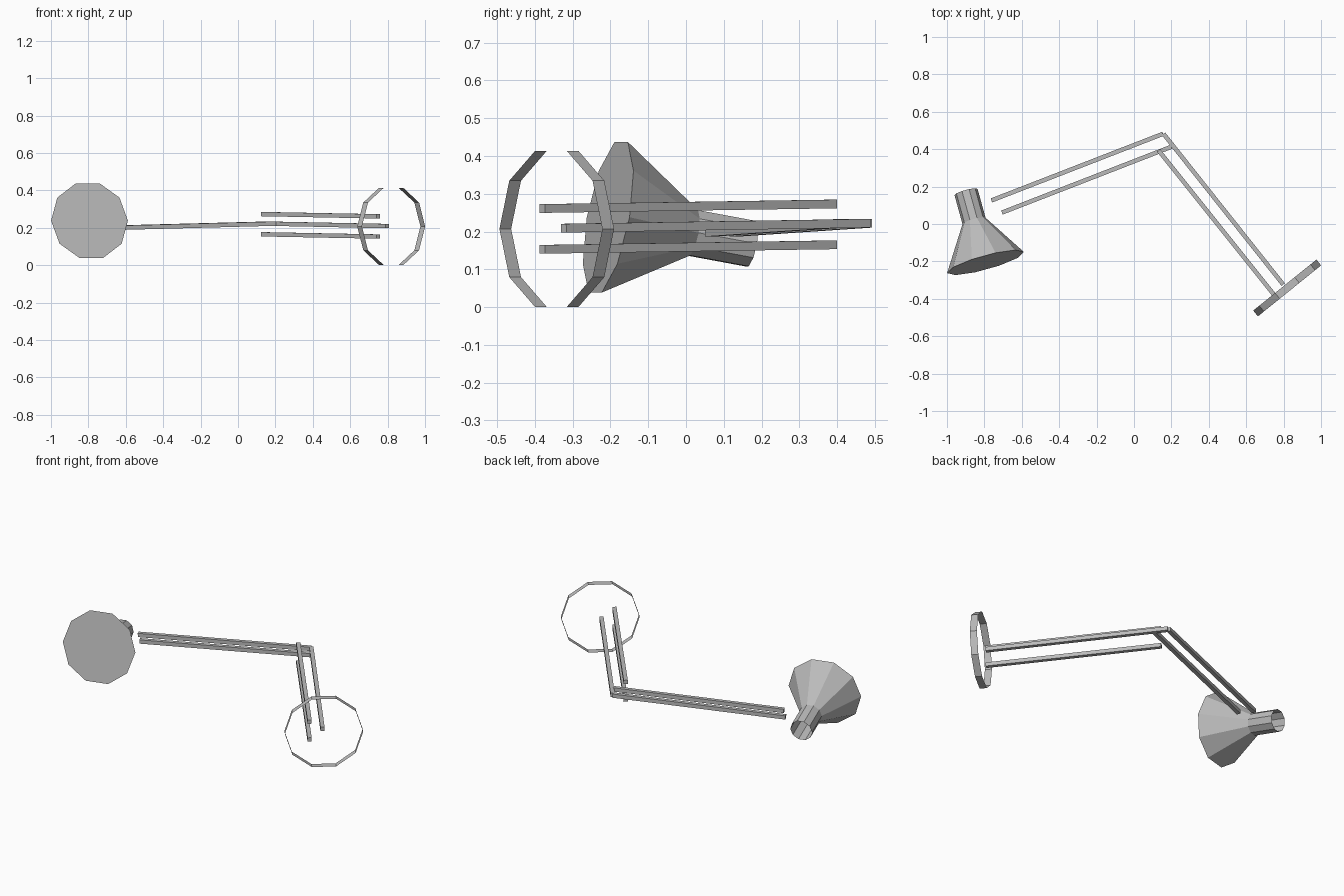
import bpy, bmesh, math
from mathutils import Vector, Matrix

if "Cube" in bpy.data.objects:
    bpy.data.objects.remove(bpy.data.objects["Cube"])

grey = bpy.data.materials.new("mid grey")
grey.diffuse_color = (0.5, 0.5, 0.5, 1)
grey.use_nodes = True
grey.node_tree.nodes["Principled BSDF"].inputs["Base Color"].default_value = grey.diffuse_color
UP = Vector((0, 0, 1))


def frame(a, b):
    """Side and up directions around the axis a-b."""
    d = (b - a).normalized()
    side = d.cross(UP).normalized()
    return side, side.cross(d)


def loft(name, stations, sides, cap_start, cap_end, phase=0.0):
    """Join regular polygons (centre, radius) along a straight axis."""
    bm = bmesh.new()
    side, up = frame(stations[0][0], stations[-1][0])
    rings = []
    for c, r in stations:
        angles = [2 * math.pi * i / sides + phase for i in range(sides)]
        rings.append([bm.verts.new(c + r * (side * math.cos(t) + up * math.sin(t))) for t in angles])
    for lo, hi in zip(rings, rings[1:]):
        for i in range(sides):
            j = (i + 1) % sides
            bm.faces.new((lo[i], lo[j], hi[j], hi[i]))
    if cap_start:
        bm.faces.new(rings[0][::-1])
    if cap_end:
        bm.faces.new(rings[-1])
    bmesh.ops.recalc_face_normals(bm, faces=bm.faces)
    mesh = bpy.data.meshes.new(name)
    bm.to_mesh(mesh)
    bm.free()
    mesh.materials.append(grey)
    ob = bpy.data.objects.new(name, mesh)
    bpy.context.collection.objects.link(ob)
    return ob


def bar(name, a, b, width=0.023):
    """Square rod from a to b."""
    return loft(name, [(Vector(a), width / math.sqrt(2)), (Vector(b), width / math.sqrt(2))],
                4, True, True, math.pi / 4)


# Ten-sided shade: open neck, flaring cone, closed front disc
neck, front = Vector((-0.898, 0.171, 0.168)), Vector((-0.794, -0.206, 0.238))
loft("lamp_shade", [(neck, 0.064), (neck.lerp(front, 0.41), 0.064), (front, 0.213)], 10, False, True)

# Ten-sided thin mounting band
mid, half = Vector((0.819, -0.342, 0.207)), Vector((0.0125, -0.0155, 0))
loft("mounting_band", [(mid - half, 0.217), (mid + half, 0.217)], 10, False, False)

# Paired rods of the outer arm
bar("outer_arm_back", (-0.762, 0.126, 0.198), (0.155, 0.482, 0.222))
bar("outer_arm_front", (-0.706, 0.061, 0.198), (0.200, 0.413, 0.222))

# Single rod and twin rods of the inner arm
bar("inner_arm_centre", (0.158, 0.482, 0.222), (0.798, -0.324, 0.209))
for label, z in (("upper", 0.273), ("lower", 0.165)):
    bar("inner_arm_" + label, (0.132, 0.393, z), (0.750, -0.380, z - 0.012))
